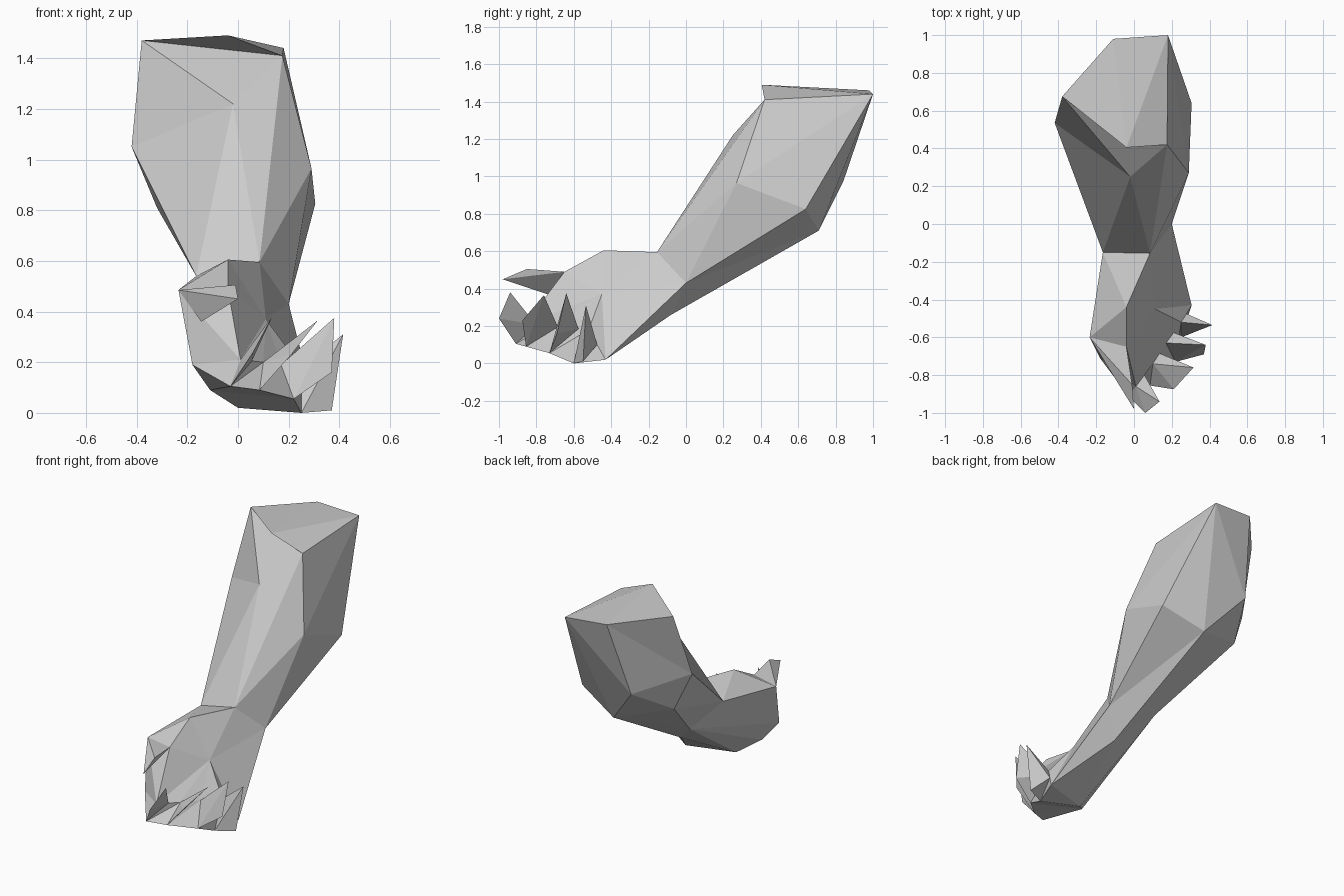
import bpy
import bmesh
from mathutils import Vector

cube = bpy.data.objects.get("Cube")
if cube:
    bpy.data.objects.remove(cube, do_unlink=True)

# One plain grey for the whole arm
grey = bpy.data.materials.new("plain_grey")
grey.use_nodes = True
tone = (0.6, 0.6, 0.6, 1)
grey.diffuse_color = tone
grey.node_tree.nodes["Principled BSDF"].inputs["Base Color"].default_value = tone


def p(x, y, z):
    """Point given in hundredths of a unit."""
    return Vector((x, y, z)) / 100


def finish(name, bm):
    bmesh.ops.recalc_face_normals(bm, faces=bm.faces[:])
    mesh = bpy.data.meshes.new(name)
    bm.to_mesh(mesh)
    bm.free()
    mesh.materials.append(grey)
    obj = bpy.data.objects.new(name, mesh)
    bpy.context.collection.objects.link(obj)


def shell(name, points, fans):
    """Faceted skin: each fan names a hub point, then the rim around it."""
    bm = bmesh.new()
    verts = {key: bm.verts.new(point) for key, point in points.items()}
    for fan in fans:
        hub, *rim = [verts[key] for key in fan.split()]
        for a, b in zip(rim, rim[1:]):
            bm.faces.new((hub, a, b))
    finish(name, bm)


def hull(name, points):
    """Small faceted solid wrapped around a few points."""
    bm = bmesh.new()
    for point in points:
        bm.verts.new(point)
    bmesh.ops.convex_hull(bm, input=bm.verts[:])
    loose = [v for v in bm.verts if not v.link_faces]
    bmesh.ops.delete(bm, geom=loose, context="VERTS")
    finish(name, bm)


# Wrist ring, shared by forearm and hand
wrist = dict(
    wrist_outer=p(-16.5, -15, 54),
    wrist_top=p(8.5, -15.5, 59.5),
    wrist_inner=p(20, 0, 43),
    wrist_under=p(9, -8, 26),
    wrist_back=p(-9, 9, 43),
)

# Forearm: cut end, muscle belly, then the wrist
arm = dict(
    wrist,
    end_outer=p(-38, 67.5, 147),
    end_lip=p(-4, 40.5, 149),
    end_front=p(17.5, 42, 141),
    end_inner=p(18, 100, 144),
    end_back=p(-11, 98, 146),
    ridge=p(-2, 25, 122),
    belly_outer=p(-42, 53.5, 105),
    belly_front=p(29, 27, 96.5),
    belly_inner=p(30.5, 64, 82.5),
    belly_under=p(3, 71, 71),
    belly_back=p(-19, 84, 97),
    belly_low=p(-32, 58, 81),
)
shell("forearm", arm, [
    "end_lip end_back end_outer end_front end_inner end_back",
    "ridge end_front end_outer belly_outer wrist_outer wrist_top end_front",
    "belly_front end_front wrist_top wrist_inner belly_inner end_inner end_front",
    "belly_under wrist_back wrist_under wrist_inner belly_inner end_inner "
    "belly_back belly_low wrist_back",
    "belly_outer end_outer end_back belly_back belly_low wrist_outer",
    "end_inner belly_back end_back",
    "belly_low wrist_back wrist_outer",
])

# Finger rows: outer base, inner web, bent knuckle, tip
fingers = dict(
    index=(p(-3, -91, 10.5), p(1, -86, 21), p(6, -100, 24), p(13.5, -94, 38)),
    middle=(p(8.5, -85.5, 9), p(10, -74, 20), p(21, -87.5, 23), p(31.5, -76, 36.5)),
    ring=(p(22, -73, 5.5), p(17, -63, 19), p(37, -69, 16), p(38, -64, 37.5)),
    little=(p(25, -60, 0), p(25, -52, 18), p(37, -55, 1), p(41.5, -53.5, 31)),
)

# Hand: back, heel, palm and the row the fingers grow from
hand = dict(
    wrist,
    thumb_root=p(-4, -44, 60.5),
    thumb_outer=p(-23.5, -60, 48.5),
    thumb_inner=p(-4, -65, 49),
    heel=p(30.5, -43, 2),
    edge=p(0, -52, 2),
    back_low=p(-11, -63, 9),
    back_knuckle=p(-18, -71, 19),
    palm=p(11, -45, 37),
)
for finger, row in fingers.items():
    hand[finger + "_base"] = row[0]
    hand[finger + "_web"] = row[1]

hand_fans = [
    "palm wrist_inner wrist_top thumb_root thumb_inner index_web "
    "middle_web ring_web little_web heel wrist_inner",
    "wrist_outer wrist_top thumb_root thumb_outer back_knuckle wrist_back",
    "edge wrist_back back_low ring_base little_base heel wrist_under wrist_back",
    "thumb_outer thumb_root thumb_inner index_web back_knuckle",
    "back_low wrist_back back_knuckle index_base middle_base ring_base",
    "wrist_under heel wrist_inner",
    "back_knuckle index_web index_base",
    "little_base heel little_web",
]
order = list(fingers)
for a, b in zip(order, order[1:]):
    hand_fans.append(f"{a}_base {b}_base {b}_web {a}_web")
shell("hand", hand, hand_fans)

# Pointed, curled fingers
webs = [row[1] for row in fingers.values()] + [hand["heel"]]
for i, (finger, row) in enumerate(fingers.items()):
    side = webs[i].lerp(webs[i + 1], 0.5)
    hull(finger + "_finger", [*row, side])

# Thumb, reaching forward over the fingers
hull("thumb", [
    hand["thumb_outer"], hand["thumb_inner"],
    p(-1, -85, 50.5), p(0, -98, 45), p(-14.5, -71, 36),
])
